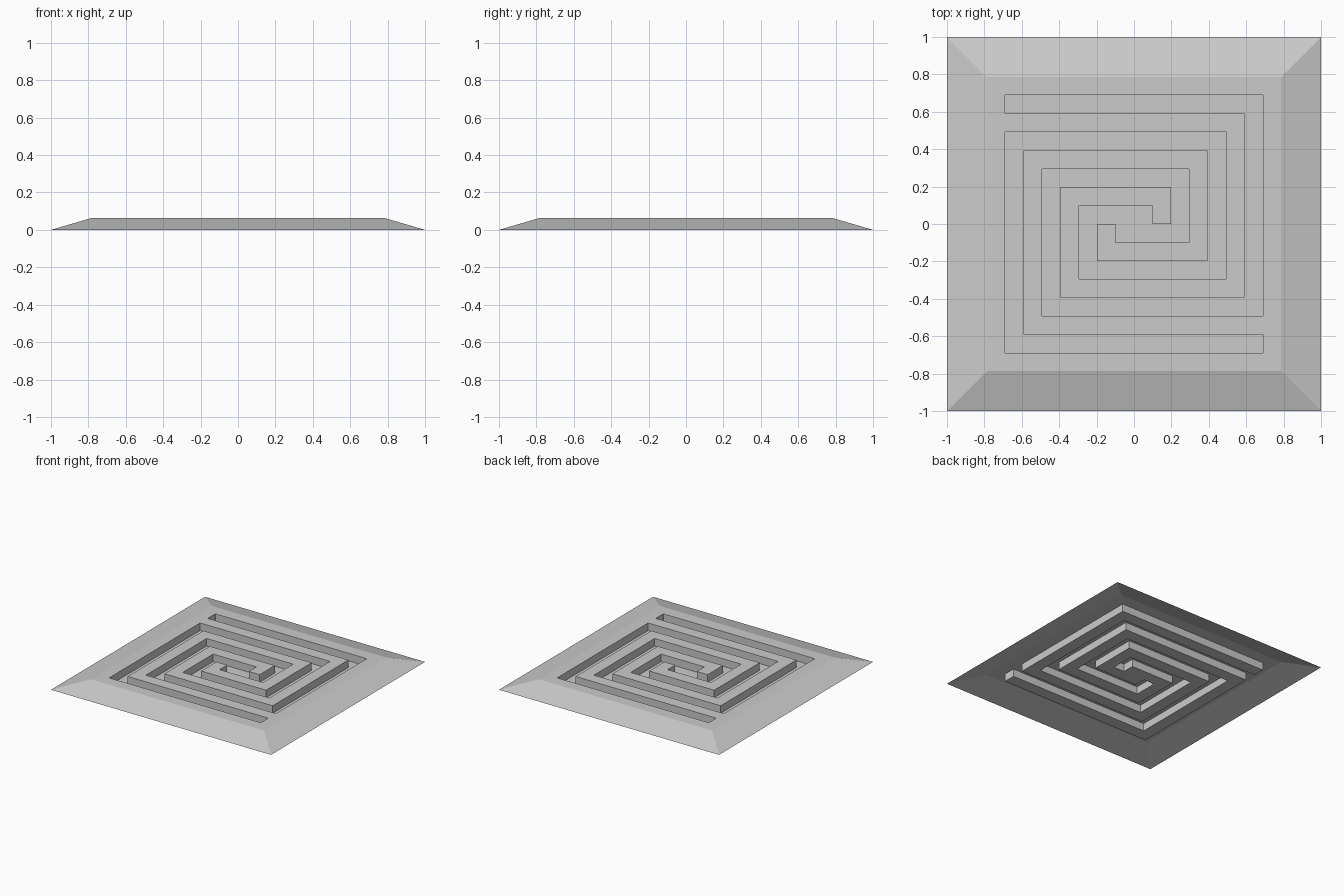
import bpy
import bmesh

if "Cube" in bpy.data.objects:
    bpy.data.objects.remove(bpy.data.objects["Cube"])

STEP = 0.0984          # width of one groove
TOP, FLOOR = 0.0625, 0.0

# Half of the spiral outline in groove widths; the rest is its half-turn copy
half = [(-7, 7), (7, 7), (7, -5), (-5, -5), (-5, 3), (3, 3), (3, -1), (-1, -1),
        (-1, 0), (-2, 0), (-2, -2), (4, -2), (4, 4), (-6, 4), (-6, -6), (7, -6)]
spiral = [(x * STEP, y * STEP) for x, y in half + [(-x, -y) for x, y in half]]


def square(r):
    return [(-r, -r), (r, -r), (r, r), (-r, r)]


bm = bmesh.new()


def ring(points, z):
    return [bm.verts.new((x, y, z)) for x, y in points]


def edges_of(loop):
    return [bm.edges.new((a, b)) for a, b in zip(loop, loop[1:] + loop[:1])]


def bridge(a, b):
    n = len(a)
    for i in range(n):
        j = (i + 1) % n
        bm.faces.new((a[i], a[j], b[j], b[i]))


rim = ring(square(1.0), 0.0)
plateau = ring(square(8 * STEP), TOP)
groove_top = ring(spiral, TOP)
groove_floor = ring(spiral, FLOOR)

# Flat top with the spiral left open
bmesh.ops.triangle_fill(bm, edges=edges_of(plateau) + edges_of(groove_top),
                        use_beauty=True, normal=(0, 0, 1))
# Sloping border, groove walls and groove floor (underside stays open)
bridge(rim, plateau)
bridge(groove_top, groove_floor)
bm.faces.new(groove_floor)

bmesh.ops.recalc_face_normals(bm, faces=bm.faces[:])
bm.normal_update()
if sum(f.normal.z * f.calc_area() for f in bm.faces) < 0:
    bmesh.ops.reverse_faces(bm, faces=bm.faces[:])
# Merge the fill triangles into large flat faces
bmesh.ops.dissolve_limit(bm, angle_limit=0.01, verts=bm.verts[:], edges=bm.edges[:])

mesh = bpy.data.meshes.new("spiral_plate")
bm.to_mesh(mesh)
bm.free()
plate = bpy.data.objects.new("spiral_plate", mesh)
bpy.context.collection.objects.link(plate)
